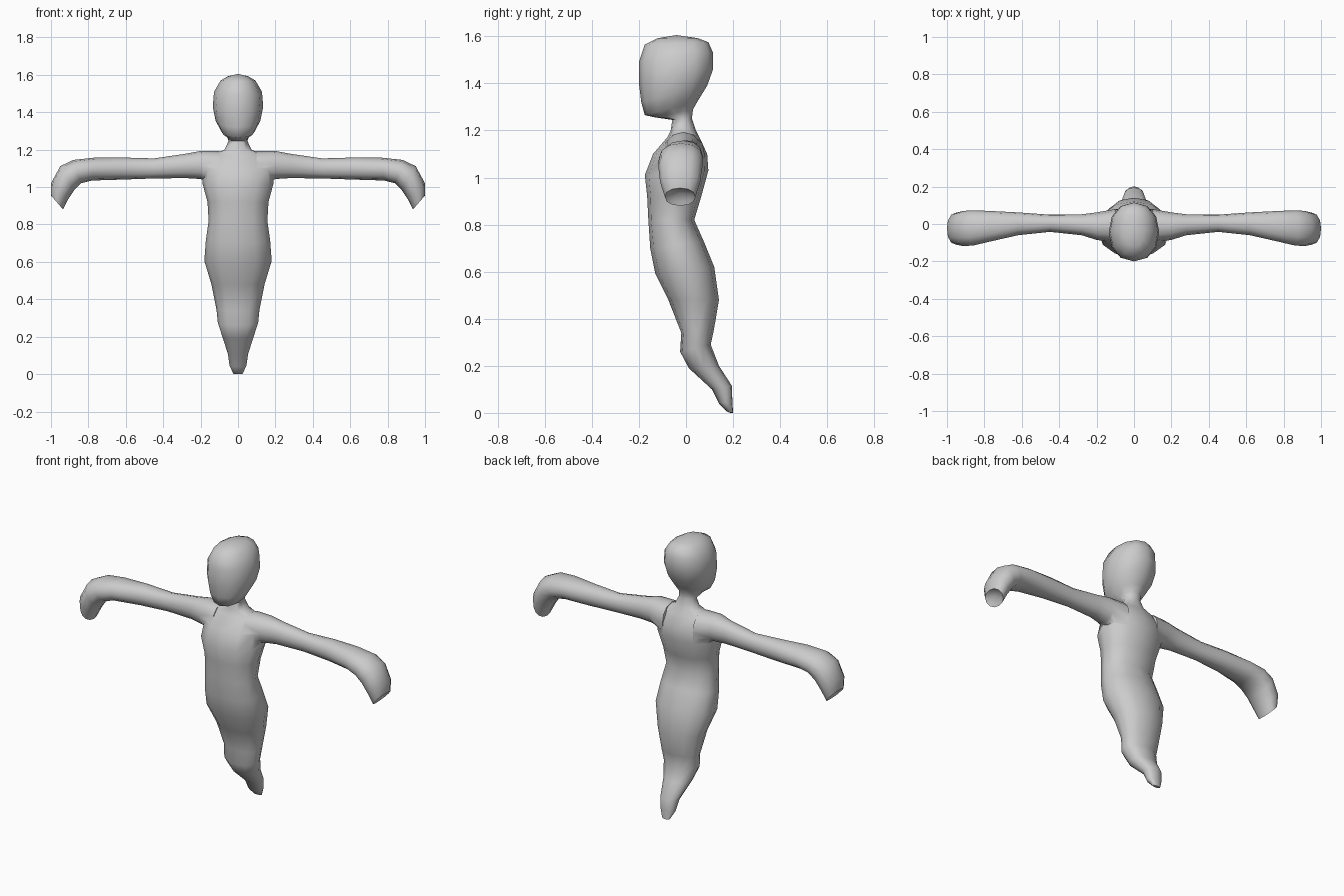
import bpy, bmesh, math
from mathutils import Vector

if "Cube" in bpy.data.objects:
    bpy.data.objects.remove(bpy.data.objects["Cube"])

SIDES = 12
grey = bpy.data.materials.new("plain_grey")
grey.diffuse_color = (0.6, 0.6, 0.6, 1)
grey.use_nodes = True
grey.node_tree.nodes["Principled BSDF"].inputs["Base Color"].default_value = grey.diffuse_color


def loft(name, rings, start, end):
    """Skin oval rings (centre, half axis u, half axis v), closing each end on a point."""
    bm = bmesh.new()
    loops = []
    for c, u, v in rings:
        loop = []
        for i in range(SIDES):
            a = 2 * math.pi * i / SIDES
            ca, sa = math.cos(a), math.sin(a)
            # slightly squared oval
            ca = math.copysign(abs(ca) ** 0.92, ca)
            sa = math.copysign(abs(sa) ** 0.92, sa)
            loop.append(bm.verts.new(c + u * ca + v * sa))
        loops.append(loop)
    for a, b in zip(loops, loops[1:]):
        for i in range(SIDES):
            j = (i + 1) % SIDES
            bm.faces.new((a[i], a[j], b[j], b[i]))
    for loop, tip in ((loops[0], start), (loops[-1], end)):
        p = bm.verts.new(tip)
        for i in range(SIDES):
            bm.faces.new((loop[i], loop[(i + 1) % SIDES], p))
    bmesh.ops.recalc_face_normals(bm, faces=bm.faces)
    me = bpy.data.meshes.new(name)
    bm.to_mesh(me)
    bm.free()
    me.materials.append(grey)
    ob = bpy.data.objects.new(name, me)
    bpy.context.collection.objects.link(ob)
    return ob


# Tail, torso, neck and head: front y, front z, back y, back z, half width
profile = [
    (.175, .005, .20, 0, .025), (.14, .04, .197, .05, .045),
    (.11, .10, .195, .115, .054), (.012, .19, .14, .20, .082),
    (-.025, .26, .105, .29, .108), (-.02, .34, .118, .35, .115),
    (-.075, .48, .14, .48, .142), (-.13, .59, .12, .62, .18),
    (-.152, .70, .075, .73, .172), (-.16, .82, .035, .82, .157),
    (-.165, .92, .065, .92, .163), (-.175, 1.01, .095, 1.03, .19),
    (-.14, 1.10, .09, 1.10, .185), (-.08, 1.17, .06, 1.165, .15),
    (-.065, 1.20, .042, 1.20, .072), (-.058, 1.245, .025, 1.25, .05),
    (-.13, 1.255, .03, 1.29, .06), (-.175, 1.265, .05, 1.325, .088),
    (-.19, 1.32, .09, 1.39, .12), (-.20, 1.40, .115, 1.46, .135),
    (-.20, 1.49, .115, 1.53, .128), (-.175, 1.565, .095, 1.575, .093),
    (-.12, 1.592, .05, 1.592, .055)]
rings = [(Vector((0, (f + b) / 2, (fz + bz) / 2)), Vector((w, 0, 0)),
          Vector((0, (b - f) / 2, (bz - fz) / 2))) for f, fz, b, bz, w in profile]
body = loft("ghost_body", rings, (0, .188, 0), (0, -.04, 1.605))

# Arm and drooping hand: upper x, upper z, lower x, lower z, front y, back y
arm_profile = [
    (.10, 1.192, .10, 1.00, -.10, .08), (.20, 1.193, .20, 1.043, -.085, .062),
    (.28, 1.178, .28, 1.048, -.06, .052), (.45, 1.153, .45, 1.046, -.042, .05),
    (.62, 1.158, .62, 1.04, -.06, .062), (.77, 1.157, .78, 1.035, -.095, .07),
    (.88, 1.145, .84, 1.02, -.115, .073), (.95, 1.112, .875, .985, -.118, .07),
    (1.0, 1.02, .905, .94, -.11, .06), (1.0, .955, .935, .88, -.09, .04)]
rings = []
for ux, uz, lx, lz, f, b in arm_profile:
    rings.append((Vector(((ux + lx) / 2, (f + b) / 2, (uz + lz) / 2)),
                  Vector((0, (b - f) / 2, 0)),
                  Vector(((ux - lx) / 2, 0, (uz - lz) / 2))))
# shallow hollow in the cuff
c, u, v = rings[-1]
rings.append((c + Vector((-.006, 0, .008)), u * .7, v * .7))
arms = loft("arms", rings, (.08, -.01, 1.1), c + Vector((-.012, 0, .018)))
arms.modifiers.new("both_sides", 'MIRROR')

# Merge the arms into the torso
union = body.modifiers.new("join_arms", 'BOOLEAN')
union.operation = 'UNION'
union.solver = 'EXACT'
union.object = arms
bpy.context.view_layer.objects.active = body
body.select_set(True)
bpy.ops.object.modifier_apply(modifier=union.name)
bpy.data.objects.remove(arms)

bpy.ops.object.shade_smooth_by_angle(angle=math.radians(65))
